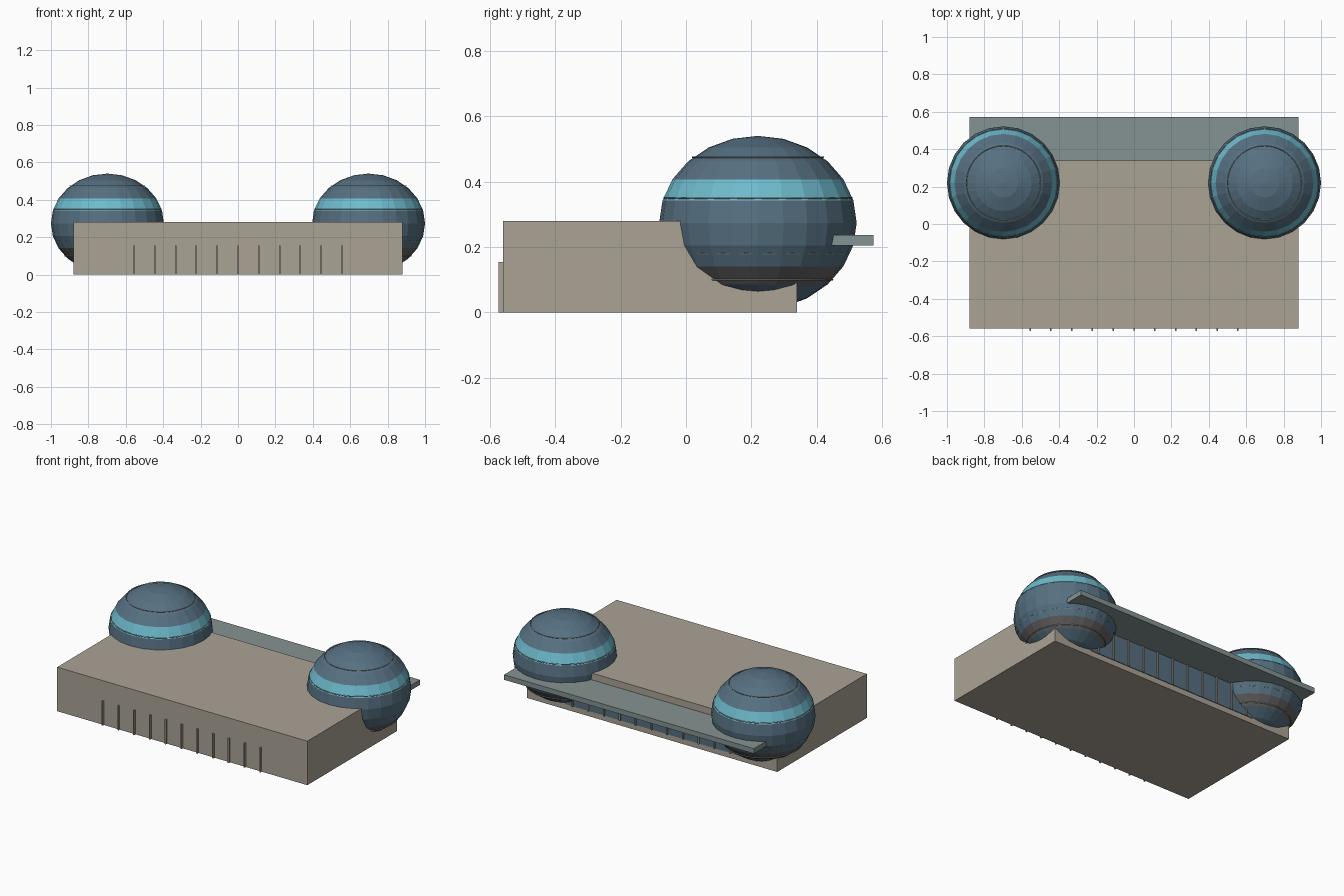
import bpy
import math

if "Cube" in bpy.data.objects:
    bpy.data.objects.remove(bpy.data.objects["Cube"], do_unlink=True)


def material(name, rgb):
    """Make a flat material from an 8-bit screen colour."""
    lin = [((c / 255 + 0.055) / 1.055) ** 2.4 for c in rgb]
    mat = bpy.data.materials.new(name)
    mat.use_nodes = True
    mat.diffuse_color = (*lin, 1)
    mat.node_tree.nodes["Principled BSDF"].inputs["Base Color"].default_value = (*lin, 1)
    return mat


STONE = material("warm stone", (170, 162, 149))
GLASS = material("slate blue glass", (86, 112, 129))
TEAL = material("teal band", (110, 187, 205))
BAND = material("dark grey band", (100, 96, 97))
METAL = material("grey green metal", (133, 147, 146))


def box(name, x, y, z, mat):
    """Box from (min, max) pairs."""
    bpy.ops.mesh.primitive_cube_add(size=1, location=[sum(p) / 2 for p in (x, y, z)])
    ob = bpy.context.object
    ob.name = name
    ob.scale = [p[1] - p[0] for p in (x, y, z)]
    bpy.ops.object.transform_apply(location=False, rotation=False, scale=True)
    ob.data.materials.append(mat)
    return ob


# Main hall and the canopy slab over the rear entrance
box("main_hall", (-0.88, 0.88), (-0.56, 0.34), (0, 0.28), STONE)
box("canopy", (-0.879, 0.879), (-0.28, 0.573), (0.205, 0.237), METAL)

# Glazed rear entrance wall
box("entrance_glass", (-0.61, 0.61), (0.335, 0.344), (0.035, 0.205), GLASS)

# Front fins and rear mullions share the same spacing
for i in range(11):
    x = (i - 5) * 0.111
    span = (x - 0.004, x + 0.004)
    box(f"front_fin_{i + 1}", span, (-0.573, -0.56), (0, 0.155), STONE)
    box(f"rear_mullion_{i + 1}", span, (0.34, 0.353), (0.035, 0.205), STONE)

# Domes: slightly flattened spheres with painted rows and thin trim rings
RADIUS, HEIGHT, CENTRE_Z, DOME_Y = 0.302, 0.266, 0.274, 0.22
RINGS = [(0.475, 0.199), (0.35, 0.287), (0.18, 0.276), (0.1, 0.228)]

for side, x in (("left", 0.698), ("right", -0.698)):
    bpy.ops.mesh.primitive_uv_sphere_add(
        segments=24, ring_count=12, radius=1, location=(x, DOME_Y, CENTRE_Z))
    dome = bpy.context.object
    dome.name = f"{side}_dome"
    for mat in (GLASS, TEAL, BAND):
        dome.data.materials.append(mat)
    for face in dome.data.polygons:
        polar = math.degrees(math.acos(max(-1, min(1, face.center.z))))
        if 60 < polar < 75:
            face.material_index = 1
        elif 120 < polar < 135:
            face.material_index = 2
    dome.scale = (RADIUS, RADIUS, HEIGHT)
    bpy.ops.object.transform_apply(location=False, rotation=False, scale=True)

    for n, (z, r) in enumerate(RINGS):
        bpy.ops.mesh.primitive_torus_add(
            major_radius=r, minor_radius=0.003, major_segments=48,
            minor_segments=6, location=(x, DOME_Y, z))
        ring = bpy.context.object
        ring.name = f"{side}_dome_ring_{n + 1}"
        ring.data.materials.append(METAL)
